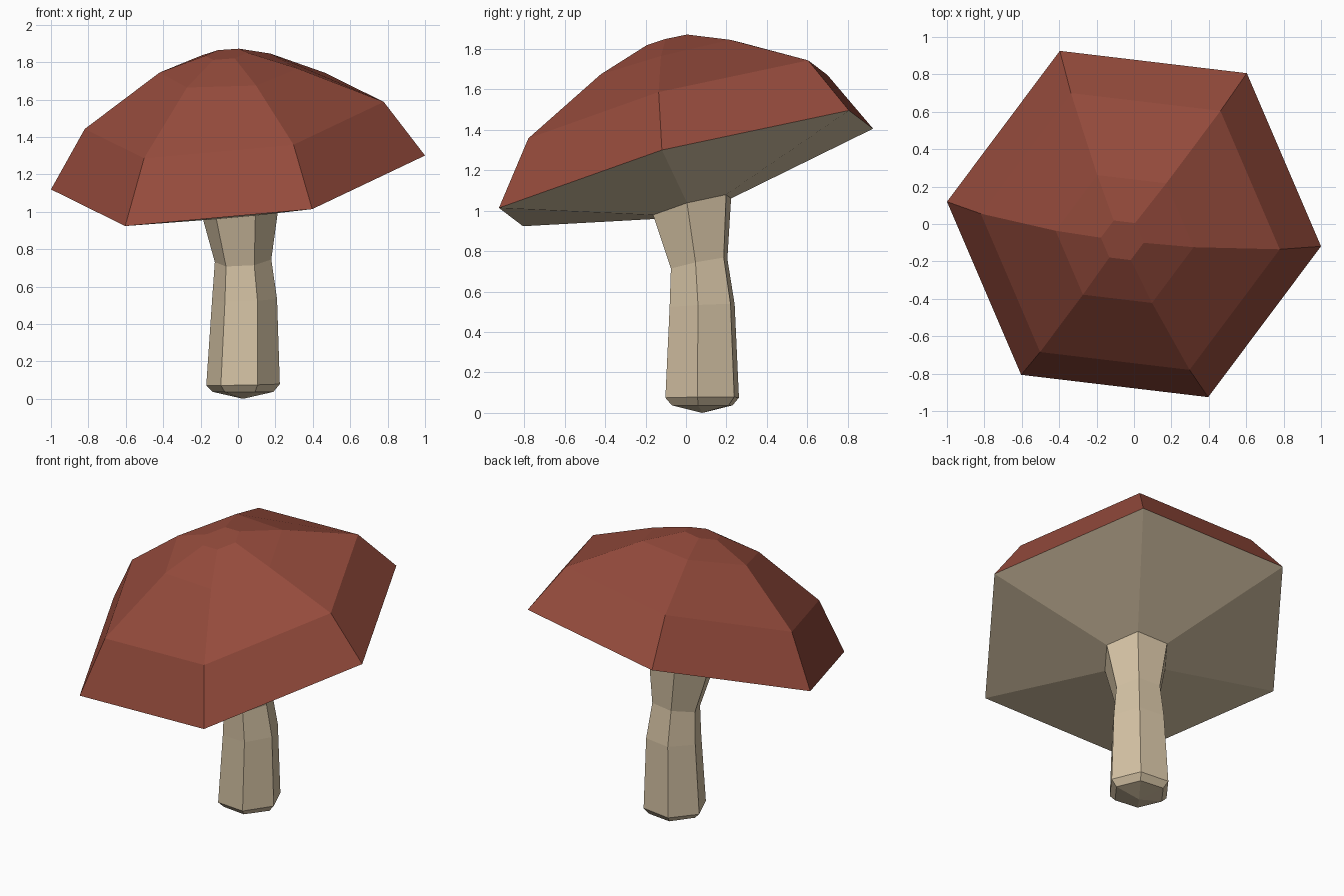
import bpy
import bmesh
import math

if "Cube" in bpy.data.objects:
    bpy.data.objects.remove(bpy.data.objects["Cube"])


def material(name, rgb):
    m = bpy.data.materials.new(name)
    m.diffuse_color = (*rgb, 1)
    m.use_nodes = True
    m.node_tree.nodes["Principled BSDF"].inputs["Base Color"].default_value = m.diffuse_color
    return m


RED = material("cap red", (0.30, 0.070, 0.045))
CREAM = material("stem cream", (0.66, 0.54, 0.37))
TURN = math.radians(-6.8)


def hex_ring(bm, cx, cy, cz, r, slope_x, slope_y):
    """Six points round a centre, lying on a tilted plane."""
    out = []
    for i in range(6):
        a = TURN + i * math.pi / 3
        x, y = r * math.cos(a), r * math.sin(a)
        out.append(bm.verts.new((cx + x, cy + y, cz + slope_x * x + slope_y * y)))
    return out


def loft(name, rings, mats, mat_of_band, tip=None):
    """Bridge rings from bottom to top and close both ends."""
    bm = bmesh.new()
    loops = [hex_ring(bm, *r) for r in rings]
    for k, (lo, hi) in enumerate(zip(loops, loops[1:])):
        for i in range(6):
            j = (i + 1) % 6
            f = bm.faces.new((lo[i], lo[j], hi[j], hi[i]))
            f.material_index = mat_of_band(k)
    top = bm.faces.new(loops[-1])
    top.material_index = mat_of_band(len(rings) - 2)
    if tip:
        t = bm.verts.new(tip)
        for i in range(6):
            bm.faces.new((loops[0][(i + 1) % 6], loops[0][i], t))
    else:
        bm.faces.new(loops[0][::-1])
    bmesh.ops.recalc_face_normals(bm, faces=bm.faces[:])
    me = bpy.data.meshes.new(name)
    bm.to_mesh(me)
    bm.free()
    for m in mats:
        me.materials.append(m)
    ob = bpy.data.objects.new(name, me)
    bpy.context.collection.objects.link(ob)
    return ob


# Tilted cap: pale underside band first, then the red dome
loft("mushroom_cap", [
    (0.01, 0.03, 1.02, 0.21, 0.122, 0.264),
    (0.0, 0.0, 1.21, 1.007, 0.122, 0.264),
    (-0.02, -0.04, 1.515, 0.805, 0.122, 0.264),
    (-0.05, -0.08, 1.755, 0.372, 0.06, 0.26),
    (-0.063, -0.087, 1.842, 0.115, 0.10, 0.25),
], [CREAM, RED], lambda k: 0 if k == 0 else 1)
# the closing face at the stem joint is hidden and stays cream

# Bent stem with a blunt pointed foot
loft("stem", [
    (0.027, 0.08, 0.037, 0.163, 0.0, 0.0),
    (0.027, 0.08, 0.075, 0.198, 0.02, 0.01),
    (0.035, 0.08, 0.53, 0.175, 0.03, 0.05),
    (0.027, 0.065, 0.738, 0.152, 0.07, 0.20),
    (0.01, 0.03, 1.02, 0.21, 0.122, 0.264),
], [CREAM], lambda k: 0, tip=(0.027, 0.08, 0.0))
